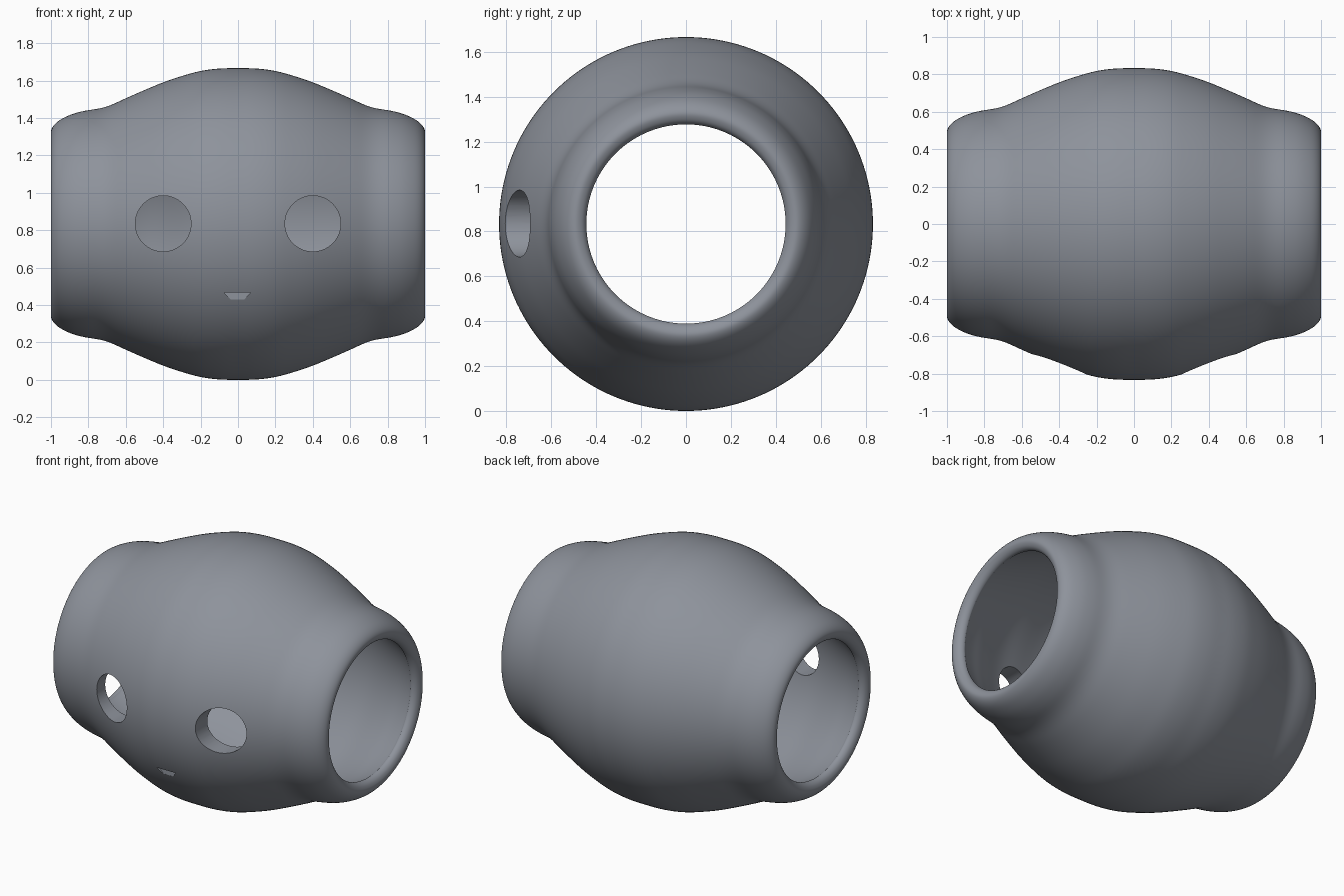
import bpy, bmesh, math
from mathutils import Matrix, Vector

if "Cube" in bpy.data.objects:
    bpy.data.objects.remove(bpy.data.objects["Cube"])

CZ = 0.833   # height of the barrel axis
SEG = 160

# Half cross-section (x, radius): outer skin, rounded rim, inner wall
outer = [(0, .833), (.1, .831), (.2, .818), (.3, .791), (.4, .757), (.5, .716), (.6, .672),
         (.68, .636), (.74, .618), (.82, .605), (.89, .586), (.95, .557), (.985, .527)]
inner = [(1, .495), (.992, .466), (.975, .449), (.955, .444), (.94, .452), (.86, .486), (.78, .515),
         (.7, .547), (.55, .606), (.4, .643), (.2, .690), (0, .705)]
half = outer + inner
ring = half + [(-x, r) for x, r in reversed(half[1:-1])]


def smooth_loop(pts, n=4):
    """Closed Catmull-Rom resampling."""
    out, m = [], len(pts)
    for i in range(m):
        a, b, c, d = (Vector(pts[(i + k) % m]) for k in (-1, 0, 1, 2))
        for j in range(n):
            t = j / n
            out.append(.5 * (2 * b + (c - a) * t + (2 * a - 5 * b + 4 * c - d) * t * t
                             + (3 * b - a - 3 * c + d) * t ** 3))
    return out


def make_object(name, bm):
    bmesh.ops.recalc_face_normals(bm, faces=bm.faces[:])
    me = bpy.data.meshes.new(name)
    bm.to_mesh(me)
    bm.free()
    ob = bpy.data.objects.new(name, me)
    bpy.context.collection.objects.link(ob)
    return ob


# Hollow barrel body, turned around the x axis
bm = bmesh.new()
rows = []
for p in smooth_loop(ring):
    rows.append([bm.verts.new((p.x, p.y * math.cos(2 * math.pi * k / SEG),
                               CZ + p.y * math.sin(2 * math.pi * k / SEG))) for k in range(SEG)])
for i, row in enumerate(rows):
    nxt = rows[(i + 1) % len(rows)]
    for k in range(SEG):
        q = (k + 1) % SEG
        bm.faces.new((row[k], row[q], nxt[q], nxt[k]))
body = make_object("barrel_body", bm)

# Dark slate colour
slate = bpy.data.materials.new("slate")
slate.diffuse_color = (.27, .29, .33, 1)
slate.use_nodes = True
slate.node_tree.nodes["Principled BSDF"].inputs["Base Color"].default_value = slate.diffuse_color
body.data.materials.append(slate)


def cut(cutter):
    cutter.data.materials.append(slate)
    cutter.hide_render = True
    cutter.hide_set(True)
    m = body.modifiers.new(cutter.name, 'BOOLEAN')
    m.operation = 'DIFFERENCE'
    m.solver = 'EXACT'
    m.object = cutter


# Two round eye holes through the front wall
for side, name in ((-1, "left_eye_cutter"), (1, "right_eye_cutter")):
    bm = bmesh.new()
    bmesh.ops.create_cone(bm, cap_ends=True, segments=64, radius1=.149, radius2=.149, depth=.6,
                          matrix=Matrix.Translation((side * .4, -.7, CZ + .002))
                          @ Matrix.Rotation(math.pi / 2, 4, 'X'))
    cut(make_object(name, bm))

# Small shallow mouth notch
bm = bmesh.new()
shape = [(-.075, .467), (.067, .467), (.032, .428), (-.038, .428)]
face = bm.faces.new([bm.verts.new((x, -.727, z)) for x, z in shape])
ext = bmesh.ops.extrude_face_region(bm, geom=[face])
bmesh.ops.translate(bm, vec=(0, -.2, 0),
                    verts=[v for v in ext["geom"] if isinstance(v, bmesh.types.BMVert)])
cut(make_object("mouth_cutter", bm))

# Apply the cuts, then smooth shading with sharp hole edges
bpy.ops.object.select_all(action='DESELECT')
body.select_set(True)
bpy.context.view_layer.objects.active = body
for m in list(body.modifiers):
    bpy.ops.object.modifier_apply(modifier=m.name)
bpy.ops.object.shade_smooth_by_angle(angle=math.radians(35))
